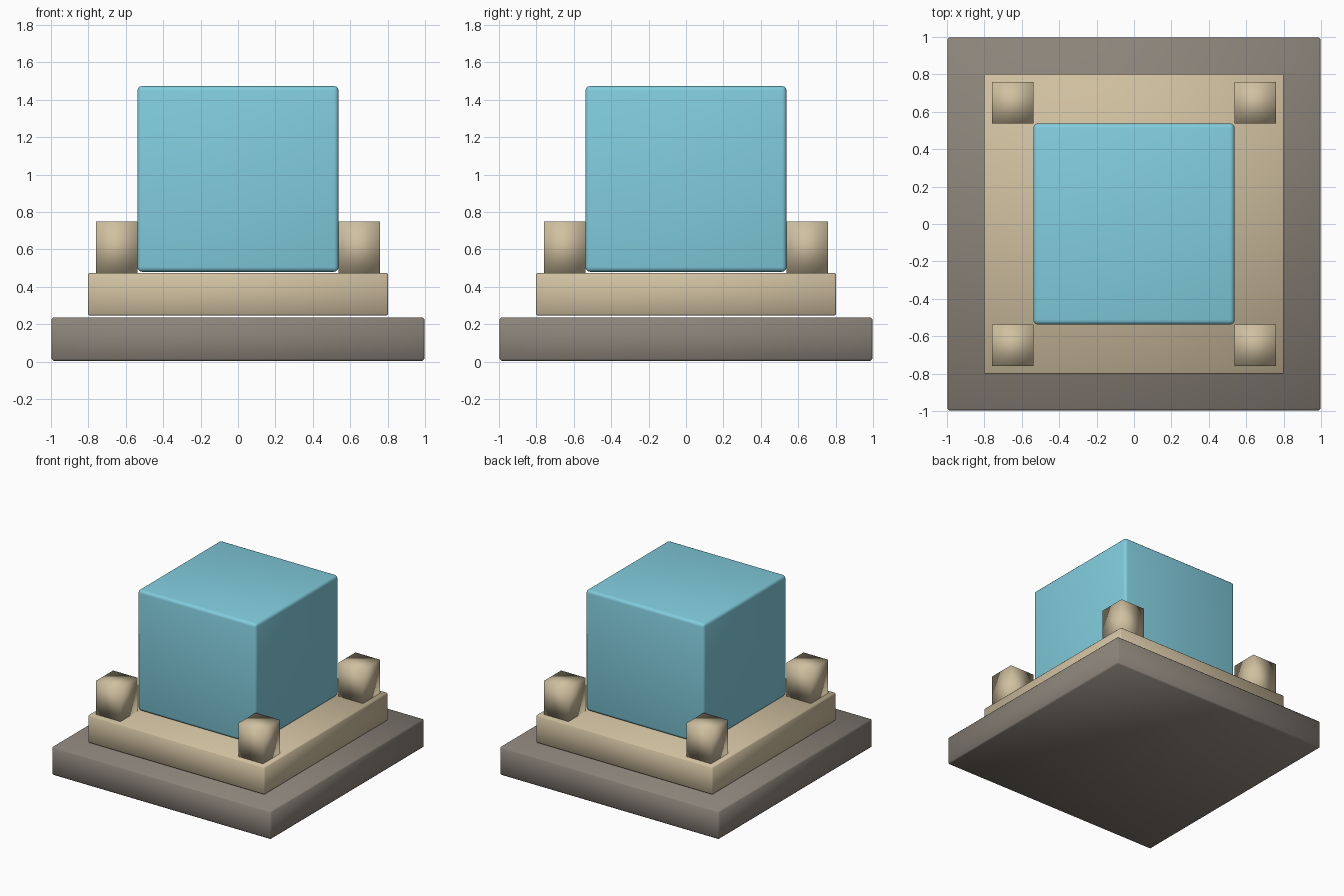
import bpy

if "Cube" in bpy.data.objects:
    bpy.data.objects.remove(bpy.data.objects["Cube"])


def material(name, rgb):
    m = bpy.data.materials.new(name)
    m.diffuse_color = (*rgb, 1.0)
    m.use_nodes = True
    m.node_tree.nodes["Principled BSDF"].inputs["Base Color"].default_value = m.diffuse_color
    return m


STONE = material("dark stone", (0.262, 0.231, 0.195))
SAND = material("sandstone", (0.631, 0.527, 0.352))
BLUE = material("pale blue", (0.223, 0.610, 0.730))


def block(name, x, y, half, z0, z1, mat, bevel=0.0, segments=1):
    """Square block between two heights, softly shaded across its edges."""
    bpy.ops.mesh.primitive_cube_add(size=1, location=(x, y, (z0 + z1) / 2))
    ob = bpy.context.object
    ob.name = name
    ob.scale = (2 * half, 2 * half, z1 - z0)
    bpy.ops.object.transform_apply(location=False, rotation=False, scale=True)
    ob.data.materials.append(mat)
    bpy.ops.object.shade_smooth()
    if bevel:
        mod = ob.modifiers.new("soft edges", 'BEVEL')
        mod.width = bevel
        mod.segments = segments
    return ob


# Stepped plinth
block("base_slab", 0, 0, 0.997, 0.004, 0.236, STONE, 0.01)
block("upper_slab", 0, 0, 0.803, 0.246, 0.474, SAND, 0.008)

# Large cube resting on the plinth
block("cube", 0, 0, 0.538, 0.48, 1.473, BLUE, 0.025, 3)

# Corner posts
for sx, side in ((-1, "left"), (1, "right")):
    for sy, end in ((-1, "front"), (1, "back")):
        block(f"post_{end}_{side}", sx * 0.648, sy * 0.648, 0.111, 0.466, 0.75, SAND)
